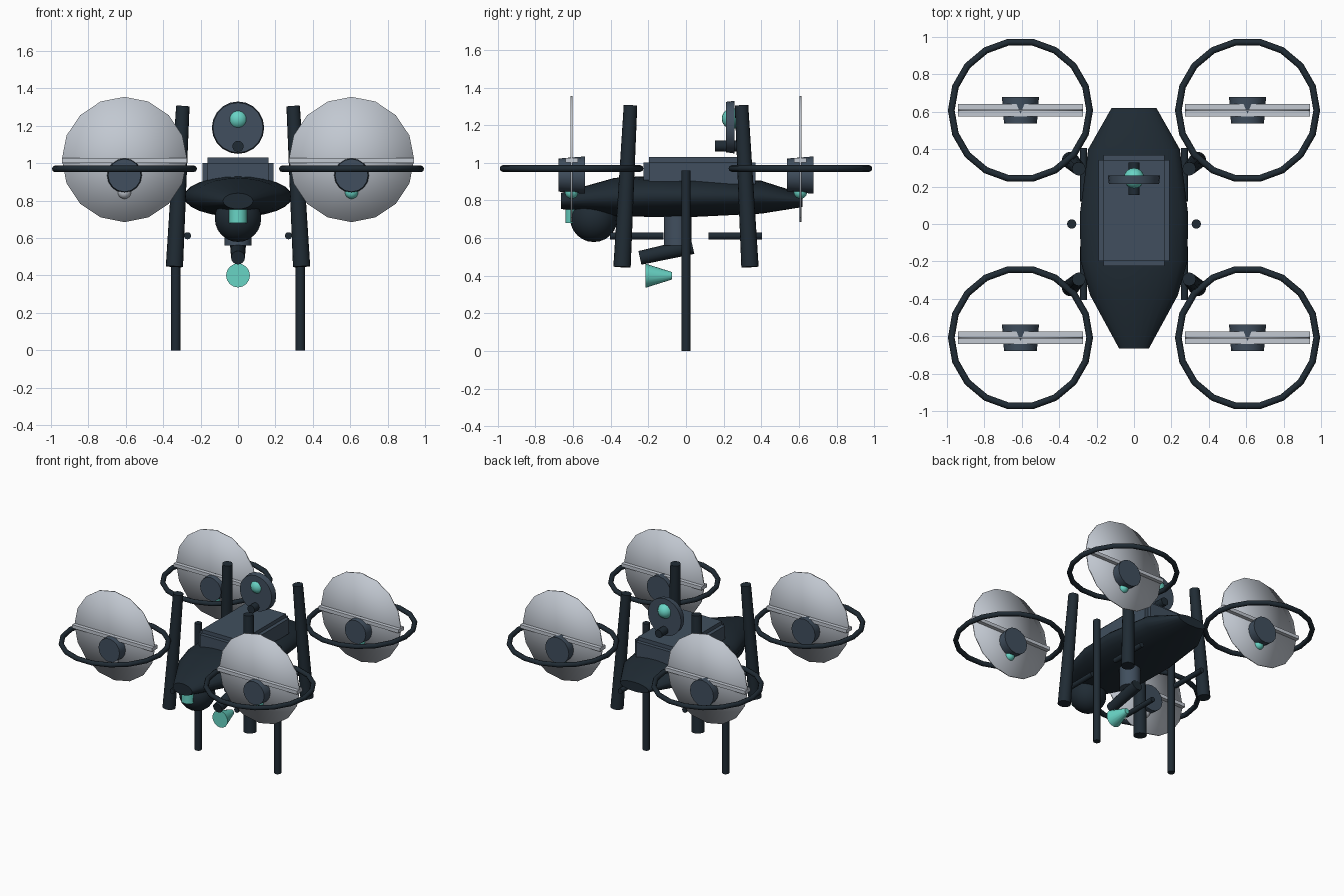
import bpy, bmesh, math
from mathutils import Vector

old = bpy.data.objects.get("Cube")
if old:
    bpy.data.objects.remove(old, do_unlink=True)


def material(name, rgb):
    m = bpy.data.materials.new(name)
    m.use_nodes = True
    m.diffuse_color = (*rgb, 1)
    node = next(n for n in m.node_tree.nodes if n.type == 'BSDF_PRINCIPLED')
    node.inputs["Base Color"].default_value = (*rgb, 1)
    return m


DARK = material("dark navy", (0.014, 0.024, 0.034))
SLATE = material("slate grey", (0.052, 0.078, 0.112))
PALE = material("pale grey", (0.54, 0.58, 0.64))
TEAL = material("teal", (0.14, 0.66, 0.56))


def finish(bm, name, mat, smooth=True, angle=40):
    bmesh.ops.recalc_face_normals(bm, faces=bm.faces[:])
    me = bpy.data.meshes.new(name)
    bm.to_mesh(me)
    bm.free()
    me.materials.append(mat)
    ob = bpy.data.objects.new(name, me)
    bpy.context.collection.objects.link(ob)
    if smooth:
        bpy.ops.object.select_all(action='DESELECT')
        ob.select_set(True)
        bpy.context.view_layer.objects.active = ob
        bpy.ops.object.shade_smooth_by_angle(angle=math.radians(angle))
    return ob


def rod(name, mat, a, b, r1, r2=None, segs=16, angle=40):
    """Round bar, or tapered bar, from point a to point b."""
    a, b = Vector(a), Vector(b)
    bm = bmesh.new()
    bmesh.ops.create_cone(bm, cap_ends=True, cap_tris=True, segments=segs,
                          radius1=r1, radius2=r1 if r2 is None else r2,
                          depth=(b - a).length)
    turn = (b - a).to_track_quat('Z', 'Y').to_matrix()
    bmesh.ops.rotate(bm, matrix=turn, verts=bm.verts[:])
    bmesh.ops.translate(bm, vec=(a + b) / 2, verts=bm.verts[:])
    return finish(bm, name, mat, angle=angle)


def ball(name, mat, centre, r):
    bm = bmesh.new()
    bmesh.ops.create_uvsphere(bm, u_segments=18, v_segments=12, radius=r)
    bmesh.ops.translate(bm, vec=centre, verts=bm.verts[:])
    return finish(bm, name, mat)


def box(name, mat, centre, size):
    bm = bmesh.new()
    bmesh.ops.create_cube(bm, size=1)
    bmesh.ops.scale(bm, vec=size, verts=bm.verts[:])
    bmesh.ops.translate(bm, vec=centre, verts=bm.verts[:])
    return finish(bm, name, mat, smooth=False)


def ring(name, mat, centre, major, minor, segs=18, sides=8):
    bm = bmesh.new()
    loops = []
    for i in range(segs):
        t = math.tau * i / segs
        loop = []
        for j in range(sides):
            p = math.tau * j / sides
            d = major + minor * math.cos(p)
            loop.append(bm.verts.new((centre[0] + d * math.cos(t),
                                      centre[1] + d * math.sin(t),
                                      centre[2] + minor * math.sin(p))))
        loops.append(loop)
    for i in range(segs):
        a, b = loops[i], loops[(i + 1) % segs]
        for j in range(sides):
            k = (j + 1) % sides
            bm.faces.new((a[j], b[j], b[k], a[k]))
    return finish(bm, name, mat, angle=50)


# Hull: ellipses lofted along y (y, half width, bottom, top)
stations = [(-0.665, 0.08, 0.755, 0.84), (-0.38, 0.235, 0.717, 0.92),
            (-0.2, 0.285, 0.713, 0.93), (0.05, 0.29, 0.713, 0.93),
            (0.4, 0.245, 0.73, 0.905), (0.62, 0.12, 0.765, 0.835)]
bm = bmesh.new()
loops = []
for y, w, lo, hi in stations:
    loops.append([bm.verts.new((w * math.cos(math.tau * i / 24), y,
                                (lo + hi) / 2 + (hi - lo) / 2 * math.sin(math.tau * i / 24)))
                  for i in range(24)])
for a, b in zip(loops, loops[1:]):
    for i in range(24):
        k = (i + 1) % 24
        bm.faces.new((a[i], a[k], b[k], b[i]))
bm.faces.new(loops[0])
bm.faces.new(loops[-1])
finish(bm, "hull", DARK, angle=50)

# Top deck: three overlapping blocks that give stepped edges
w, d, h, step = 0.38, 0.595, 0.17, 0.028
for axis in range(3):
    size = [s - 2 * step for s in (w, d, h)]
    size[axis] += 2 * step
    box("deck_block", SLATE, (0, 0.072, 0.945), size)

# Sensor dish above the deck
rod("dish", SLATE, (0, 0.213, 1.19), (0, 0.258, 1.19), 0.134, 0.14, 20)
ball("dish_light", TEAL, (0, 0.245, 1.235), 0.055)
rod("dish_mount", DARK, (0, 0.155, 1.09), (0, 0.33, 1.09), 0.03)

# Chin turret, lens, belly mount, arm and horn
ball("chin_turret", DARK, (0, -0.49, 0.705), 0.126)
rod("chin_lens", TEAL, (0, -0.59, 0.68), (0, -0.59, 0.79), 0.05)
rod("belly_mount", SLATE, (0, -0.045, 0.56), (0, -0.045, 0.76), 0.073)
rod("belly_arm", DARK, (0, -0.245, 0.495), (0, 0.035, 0.557), 0.037, 0.042)
rod("belly_horn", TEAL, (0, -0.215, 0.4), (0, -0.075, 0.4), 0.064, 0.02)

for sx in (-1, 1):
    rod("long_leg", DARK, (sx * 0.333, 0, 0), (sx * 0.333, 0, 0.96), 0.025)
    for sy in (-1, 1):
        # Leaning posts and lower rails
        rod("leaning_post", DARK, (sx * 0.34, sy * 0.34, 0.447),
            (sx * 0.295, sy * 0.295, 1.305), 0.046, 0.036)
        rod("lower_rail", DARK, (sx * 0.27, sy * 0.12, 0.612),
            (sx * 0.27, sy * 0.405, 0.612), 0.019, segs=12)
        # Rotor unit: guard ring, motor, disc, blade and lamp
        x, y = sx * 0.607, sy * 0.608
        ring("rotor_guard", DARK, (x, y, 0.97), 0.37, 0.018)
        rod("motor", SLATE, (x, y - 0.07, 0.935), (x, y + 0.07, 0.935), 0.088, 0.099)
        rod("rotor_disc", PALE, (x, y - 0.005, 1.02), (x, y + 0.005, 1.02),
            0.335, segs=16, angle=180)
        box("rotor_blade", PALE, (x, y, 1.014), (0.67, 0.066, 0.026))
        ball("motor_lamp", PALE if sx + sy == -2 else TEAL, (x, y, 0.845), 0.036)
